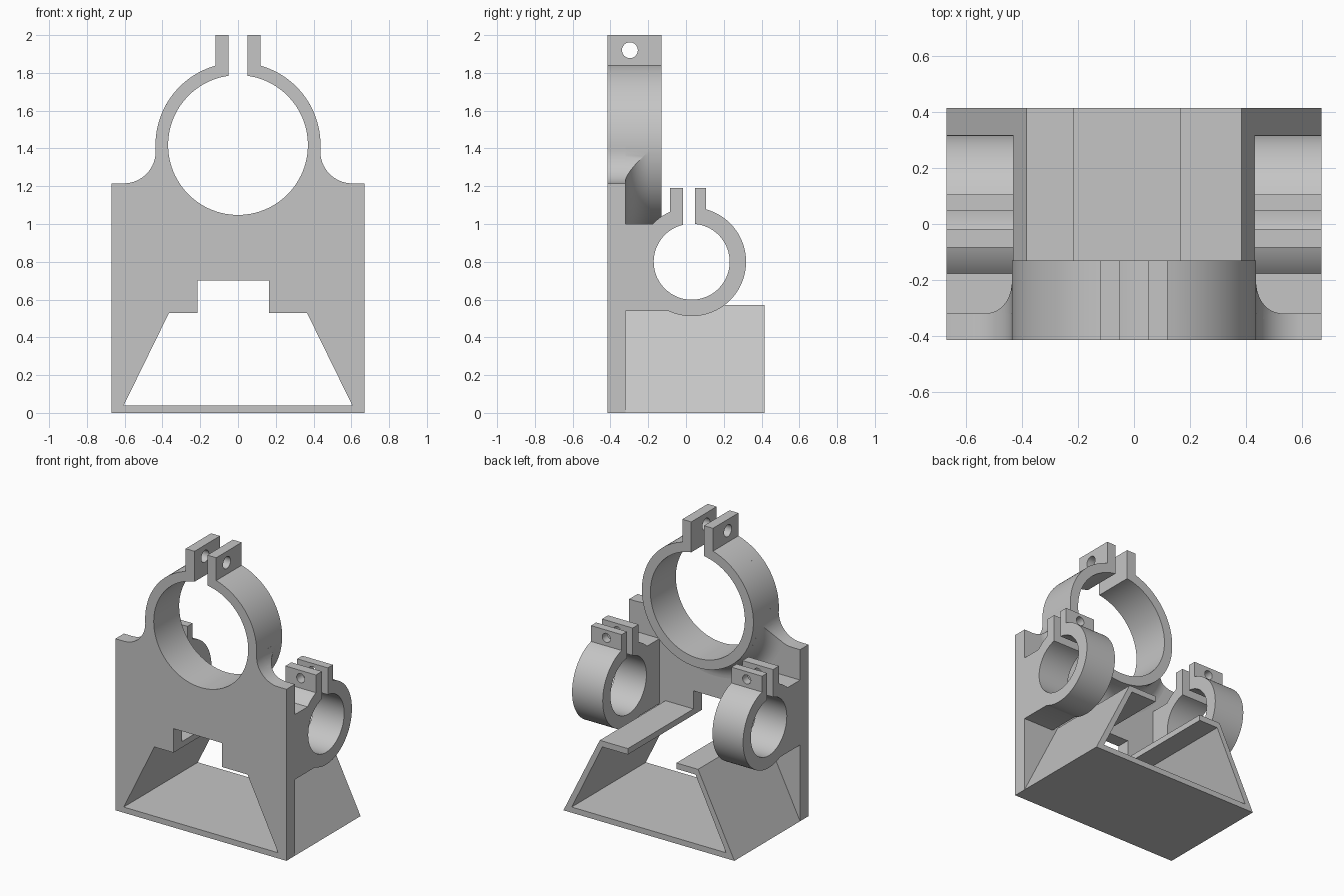
import bpy, bmesh
from math import radians, degrees, sin, cos, acos, asin, atan2, pi, hypot

cube = bpy.data.objects.get("Cube")
if cube:
    bpy.data.objects.remove(cube, do_unlink=True)

# One plain grey for the whole bracket
grey = bpy.data.materials.new("plain grey")
grey.use_nodes = True
colour = (0.56, 0.56, 0.56, 1)
grey.diffuse_color = colour
grey.node_tree.nodes["Principled BSDF"].inputs["Base Color"].default_value = colour

FRONT, PLATE_BACK, RING_BACK, BACK = -0.415, -0.32, -0.13, 0.415


def arc(cu, cv, r, a0, a1, n=32):
    steps = [radians(a0 + (a1 - a0) * i / n) for i in range(n + 1)]
    return [(cu + r * cos(a), cv + r * sin(a)) for a in steps]


def circle(cu, cv, r, n=32):
    return arc(cu, cv, r, 0, 360, n)[:-1]


def mirrored(half):
    return half + [(-u, v) for u, v in reversed(half) if u > 1e-6]


def finish(name, bm):
    bmesh.ops.recalc_face_normals(bm, faces=bm.faces)
    mesh = bpy.data.meshes.new(name)
    bm.to_mesh(mesh)
    bm.free()
    mesh.materials.append(grey)
    ob = bpy.data.objects.new(name, mesh)
    bpy.context.collection.objects.link(ob)
    return ob


def prism(name, pts, lo, hi, axis="y"):
    """Extrude a flat profile along x (profile in y, z) or y (profile in x, z)."""
    bm = bmesh.new()
    place = (lambda u, v: (u, lo, v)) if axis == "y" else (lambda u, v: (lo, u, v))
    face = bm.faces.new([bm.verts.new(place(u, v)) for u, v in pts])
    moved = bmesh.ops.extrude_face_region(bm, geom=[face])["geom"]
    shift = (0, hi - lo, 0) if axis == "y" else (hi - lo, 0, 0)
    bmesh.ops.translate(bm, vec=shift,
                        verts=[g for g in moved if isinstance(g, bmesh.types.BMVert)])
    return finish(name, bm)


def select_only(ob):
    bpy.ops.object.select_all(action="DESELECT")
    ob.select_set(True)
    bpy.context.view_layer.objects.active = ob


def boolean(ob, cutter, operation="DIFFERENCE"):
    mod = ob.modifiers.new("cut", "BOOLEAN")
    mod.operation, mod.solver, mod.object = operation, "EXACT", cutter
    select_only(ob)
    bpy.ops.object.modifier_apply(modifier=mod.name)
    bpy.data.objects.remove(cutter, do_unlink=True)


# Large clamp ring: split bore, two tabs, round outside
RZ, RI, RO = 1.418, 0.37, 0.437
SLOT, TAB = 0.05, 0.12
FX, FZ, FR = 0.605, 1.384, 0.169
tangent = degrees(atan2(FZ - RZ, FX))
inner = arc(0, RZ, RI, -90, degrees(acos(SLOT / RI)), 48)
tab = [(SLOT, 2.0), (TAB, 2.0)]
tab_foot = degrees(acos(TAB / RO))
ring = mirrored(inner + tab + arc(0, RZ, RO, tab_foot, -90, 48))
large_clamp = prism("large_clamp_ring", ring, PLATE_BACK, RING_BACK)

# Front plate, filleted into the ring
fillet = arc(FX, FZ, FR, 180 + tangent, 270, 16)
outline = inner + tab + arc(0, RZ, RO, tab_foot, tangent, 24) + fillet[1:]
plate = prism("front_plate", mirrored(outline + [(0.67, 1.215), (0.67, 0)]),
              FRONT, PLATE_BACK)

# Window through the plate, with an off-centre notch on top
NL, NR = -0.215, 0.165
window = [(-0.605, 0.04), (0.605, 0.04), (0.365, 0.53), (NR, 0.53), (NR, 0.7),
          (NL, 0.7), (NL, 0.53), (-0.365, 0.53)]
boolean(plate, prism("window_cutter", window, FRONT - 0.1, PLATE_BACK + 0.1))

# Clamp bolt hole through both tabs
for part in (plate, large_clamp):
    boolean(part, prism("bolt_cutter", circle(-0.297, 1.92, 0.042), -0.3, 0.3, "x"))

# Concave flare blending the ring into the back of the plate
FLARE = 0.13
sweep = arc(RO + FLARE, PLATE_BACK + FLARE, FLARE, 270, 180, 12)
section = [(0.41, PLATE_BACK - 0.02), (RO + FLARE, PLATE_BACK - 0.02)] + sweep
section += [(0.41, PLATE_BACK + FLARE)]
bm = bmesh.new()
turns = 96
loops = [[bm.verts.new((r * cos(a), y, RZ + r * sin(a))) for r, y in section]
         for a in (2 * pi * i / turns for i in range(turns))]
for i in range(turns):
    here, there = loops[i], loops[(i + 1) % turns]
    for j in range(len(section)):
        k = (j + 1) % len(section)
        bm.faces.new((here[j], here[k], there[k], there[j]))
flare = finish("ring_flare", bm)
keep = mirrored(fillet + [(0.67, 1.215), (0.67, 0.75)])
boolean(flare, prism("flare_limit", keep, FRONT, 0), "INTERSECT")

# Dovetail tunnel, open along the top
tunnel = [(-0.67, 0), (0.67, 0), (0.385, 0.572), (NR, 0.572), (NR, 0.53),
          (0.365, 0.53), (0.605, 0.04), (-0.605, 0.04), (-0.365, 0.53),
          (NL, 0.53), (NL, 0.572), (-0.385, 0.572)]
base = prism("tunnel_base", tunnel, PLATE_BACK, BACK)

# Side clamps: ring, arm to the plate and two tabs in one profile
CY, CZ, CI, CO = 0.03, 0.8, 0.201, 0.288
S0, S1, T0, T1, TOP = -0.017, 0.048, -0.084, 0.106, 1.19
ARM_TOP, ARM_LOW = 1.0, 0.54


def at_y(y, r):
    return degrees(acos((y - CY) / r))


def left_at_z(z):
    return 180 - degrees(asin((z - CZ) / CO))


profile = arc(CY, CZ, CI, at_y(S1, CI), at_y(S0, CI) - 360, 64)
profile += [(S0, TOP), (T0, TOP)]
profile += arc(CY, CZ, CO, at_y(T0, CO), left_at_z(ARM_TOP), 8)
profile += [(PLATE_BACK, ARM_TOP), (PLATE_BACK, ARM_LOW)]
profile += arc(CY, CZ, CO, left_at_z(ARM_LOW), 360 + at_y(T1, CO), 48)
profile += [(T1, TOP), (S1, TOP)]

clamps = []
for side, lo, hi in (("left", 0.43, 0.67), ("right", -0.67, -0.43)):
    clamp = prism(side + "_side_clamp", profile, lo, hi, "x")
    boolean(clamp, prism("bolt_cutter", circle((lo + hi) / 2, 1.135, 0.032), -0.15, 0.2))
    clamps.append(clamp)

for part in [plate, large_clamp, flare, base] + clamps:
    select_only(part)
    bpy.ops.object.shade_smooth_by_angle(angle=radians(25))
